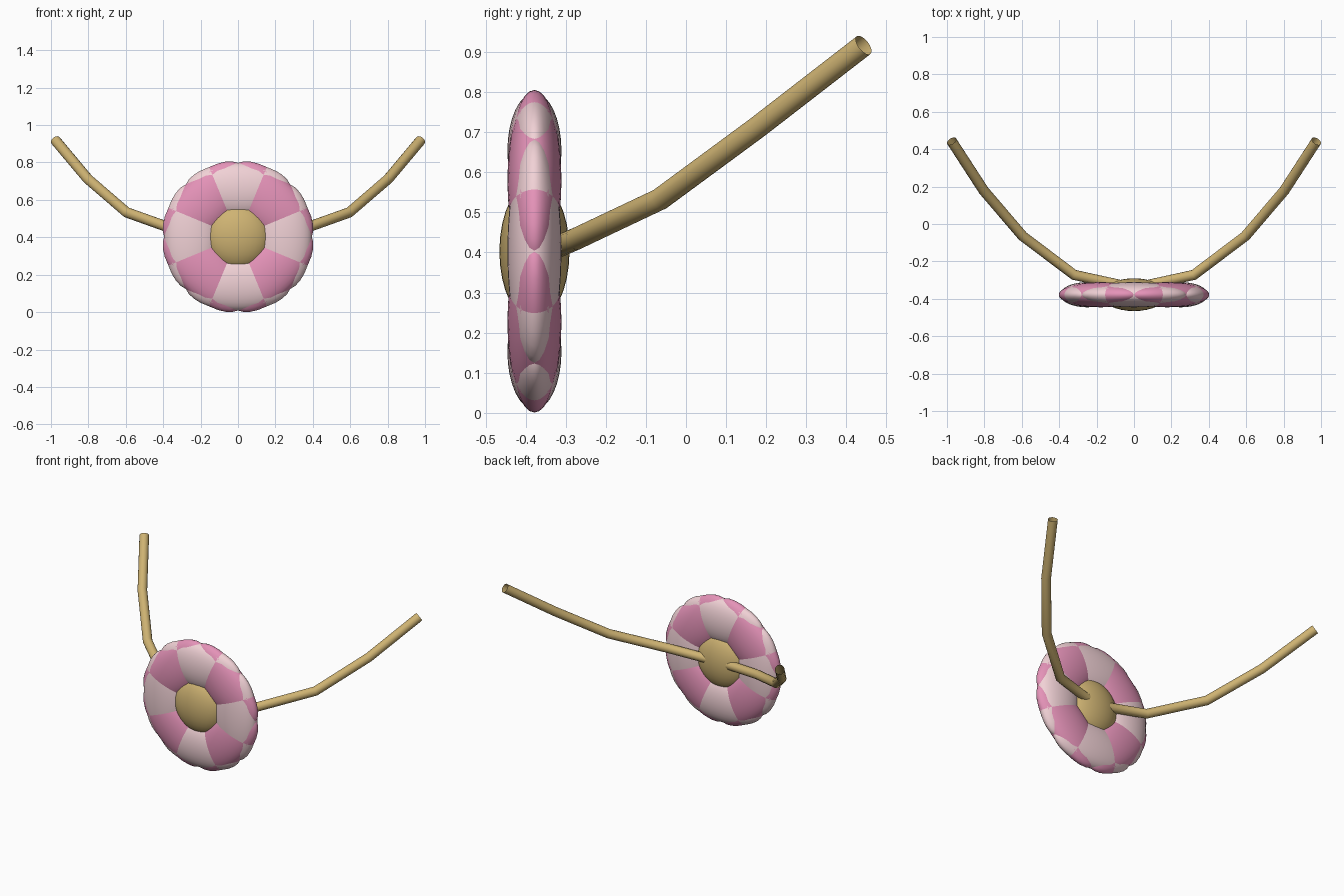
import bpy
from math import radians, sin, cos
from mathutils import Matrix

if "Cube" in bpy.data.objects:
    bpy.data.objects.remove(bpy.data.objects["Cube"])

CENTRE = (0, -0.378, 0.403)


def material(name, rgb):
    m = bpy.data.materials.new(name)
    m.diffuse_color = (*rgb, 1)
    m.use_nodes = True
    m.node_tree.nodes["Principled BSDF"].inputs["Base Color"].default_value = m.diffuse_color
    return m


pink = material("pink", (0.78, 0.29, 0.48))
pale = material("pale_pink", (0.88, 0.64, 0.67))
gold = material("gold", (0.62, 0.45, 0.17))


def ellipsoid(name, offset, radii, angle, mat):
    """Flattened ball, moved outward from the flower centre and turned about y."""
    bpy.ops.mesh.primitive_uv_sphere_add(segments=32, ring_count=16, radius=1)
    ob = bpy.context.object
    ob.name = name
    turn = Matrix.Rotation(angle, 4, 'Y')
    ob.data.transform(turn @ Matrix.Translation((0, 0, offset)) @ Matrix.Diagonal((*radii, 1)))
    ob.location = CENTRE
    ob.data.materials.append(mat)
    bpy.ops.object.shade_smooth()
    return ob


# Eight wide overlapping petals in alternating colours
for i in range(8):
    ellipsoid(f"petal_{i + 1}", 0.25, (0.285, 0.0675, 0.145), radians(45 * i),
              pink if i % 2 else pale)

# Flower centre
ellipsoid("flower_centre", 0, (0.175, 0.0875, 0.175), 0, gold)

# Curved band behind the flower, an open tube mirrored about x = 0
half = [(0.32, -0.272, 0.435), (0.595, -0.065, 0.533),
        (0.803, 0.178, 0.712), (0.975, 0.443, 0.917)]
path = [(-x, y, z) for x, y, z in reversed(half)] + [(0, -0.342, 0.405)] + half
curve = bpy.data.curves.new("band", 'CURVE')
curve.dimensions = '3D'
curve.bevel_depth = 0.028
curve.bevel_resolution = 6
spline = curve.splines.new('POLY')
spline.points.add(len(path) - 1)
for p, co in zip(spline.points, path):
    p.co = (*co, 1)
band = bpy.data.objects.new("band", curve)
bpy.context.collection.objects.link(band)
curve.materials.append(gold)
bpy.ops.object.select_all(action='DESELECT')
band.select_set(True)
bpy.context.view_layer.objects.active = band
bpy.ops.object.convert(target='MESH')
bpy.ops.object.shade_smooth_by_angle(angle=radians(30))
